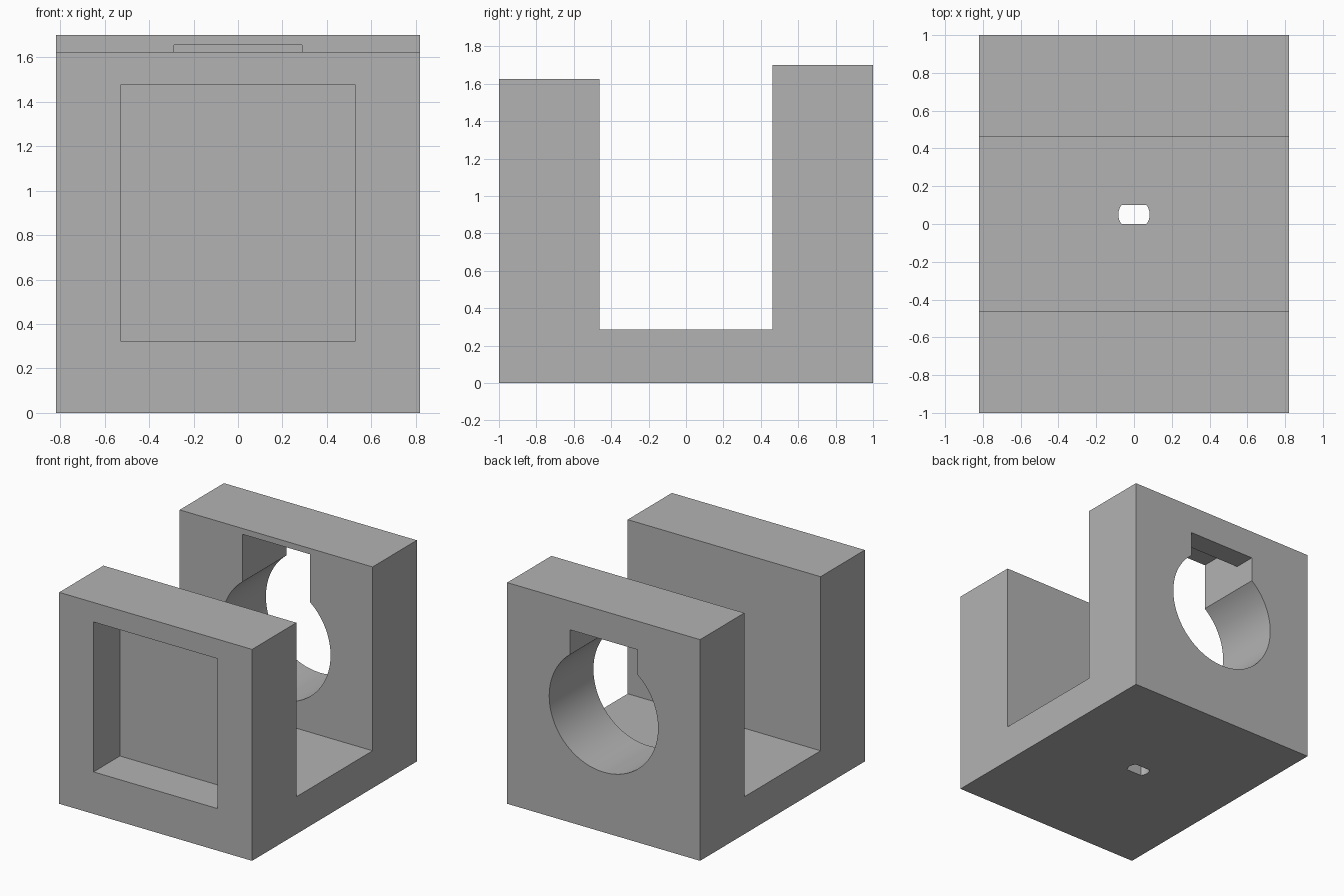
import bpy
import bmesh
from math import acos, asin, cos, sin, pi, radians

if "Cube" in bpy.data.objects:
    bpy.data.objects.remove(bpy.data.objects["Cube"], do_unlink=True)

grey = bpy.data.materials.new("plain grey")
grey.use_nodes = True
grey.diffuse_color = (0.45, 0.45, 0.45, 1)
grey.node_tree.nodes["Principled BSDF"].inputs["Base Color"].default_value = (0.45, 0.45, 0.45, 1)

# How a profile point (u, v) and a depth d map to space for each extrusion axis
PLACE = {
    "X": lambda u, v, d: (d, u, v),
    "Y": lambda u, v, d: (u, d, v),
    "Z": lambda u, v, d: (u, v, d),
}


def prism(name, profile, axis, start, end):
    """Extrude a closed profile along an axis."""
    bm = bmesh.new()
    base = bm.faces.new([bm.verts.new(PLACE[axis](u, v, start)) for u, v in profile])
    grown = bmesh.ops.extrude_face_region(bm, geom=[base])["geom"]
    shift = PLACE[axis](0, 0, end - start)
    bmesh.ops.translate(bm, vec=shift, verts=[g for g in grown if isinstance(g, bmesh.types.BMVert)])
    bmesh.ops.recalc_face_normals(bm, faces=bm.faces)
    mesh = bpy.data.meshes.new(name)
    bm.to_mesh(mesh)
    bm.free()
    mesh.materials.append(grey)
    obj = bpy.data.objects.new(name, mesh)
    bpy.context.collection.objects.link(obj)
    return obj


def rect(half, low, high):
    return [(-half, low), (half, low), (half, high), (-half, high)]


def arc(u, v, radius, first, last, steps):
    angles = [first + (last - first) * i / steps for i in range(steps + 1)]
    return [(u + radius * cos(a), v + radius * sin(a)) for a in angles]


# U-shaped block: front wall, floor and taller back wall
HALF, WALL, FLOOR, FRONT_TOP, BACK_TOP = 0.82, 0.463, 0.287, 1.625, 1.70
block = prism("block", [(-1, 0), (1, 0), (1, BACK_TOP), (WALL, BACK_TOP), (WALL, FLOOR),
                        (-WALL, FLOOR), (-WALL, FRONT_TOP), (-1, FRONT_TOP)], "X", -HALF, HALF)

# Keyhole: round bore with a square notch above it
BORE, BORE_Z, NOTCH, NOTCH_TOP = 0.463, 0.925, 0.288, 1.48
a = acos(NOTCH / BORE)
keyhole = arc(0, BORE_Z, BORE, pi - a, 2 * pi + a, 72) + [(NOTCH, NOTCH_TOP), (-NOTCH, NOTCH_TOP)]

# Floor slot: a small circle with flattened front and back
b = asin(0.05 / 0.083)
slot = arc(0, 0.05, 0.083, -b, b, 10) + arc(0, 0.05, 0.083, pi - b, pi + b, 10)

cutters = [
    prism("front_pocket_cutter", rect(0.528, 0.323, 1.475), "Y", -1.2, -0.68),
    prism("keyhole_cutter", keyhole, "Y", 0.3, 1.2),
    prism("notch_recess_cutter", rect(NOTCH, 1.4, 1.655), "Y", 0.3, 0.83),
    prism("floor_slot_cutter", slot, "Z", -0.2, 0.5),
]

# Cut every opening, then discard the cutters
bpy.ops.object.select_all(action="DESELECT")
bpy.context.view_layer.objects.active = block
block.select_set(True)
for cutter in cutters:
    cut = block.modifiers.new(cutter.name, "BOOLEAN")
    cut.operation, cut.solver, cut.object = "DIFFERENCE", "EXACT", cutter
    bpy.ops.object.modifier_apply(modifier=cut.name)
    bpy.data.objects.remove(cutter, do_unlink=True)

bpy.ops.object.shade_smooth_by_angle(angle=radians(25))
